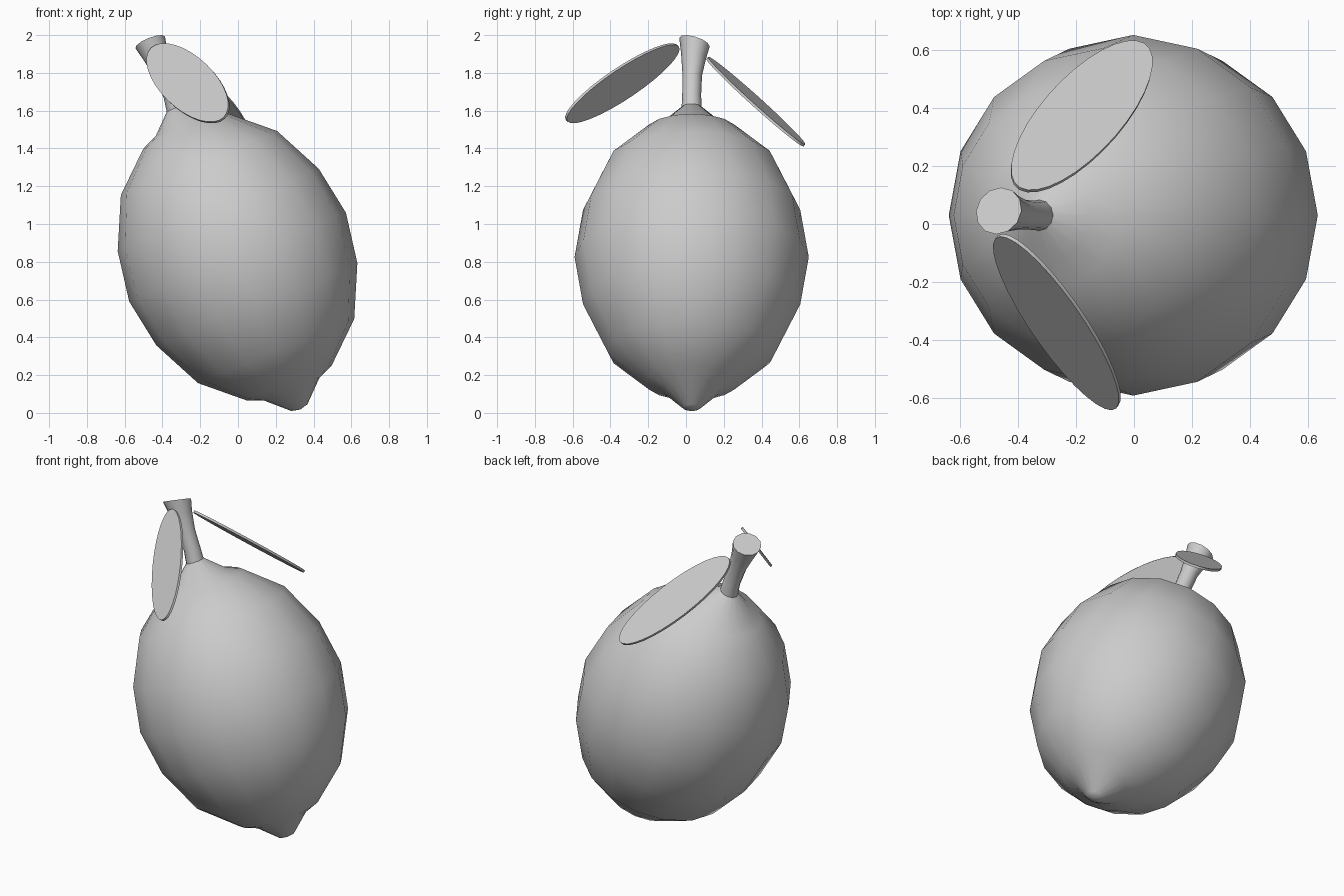
import bpy, bmesh, math
from mathutils import Vector, Matrix

if "Cube" in bpy.data.objects:
    bpy.data.objects.remove(bpy.data.objects["Cube"])


def frame(normal, along):
    """Rotation whose z is the normal and x the given long direction."""
    z = Vector(normal).normalized()
    x = Vector(along)
    x = (x - z * x.dot(z)).normalized()
    return Matrix((x, z.cross(x), z)).transposed()


def loft(name, rings, sharp=40):
    """Skin rings of points; a single-point ring closes to a pole."""
    bm = bmesh.new()
    rows = [[bm.verts.new(p) for p in ring] for ring in rings]
    for a, b in zip(rows, rows[1:]):
        n = max(len(a), len(b))
        for i in range(n):
            j = (i + 1) % n
            quad = [a[i % len(a)], a[j % len(a)], b[j % len(b)], b[i % len(b)]]
            bm.faces.new(list(dict.fromkeys(quad)))
    for row in (rows[0], rows[-1]):
        if len(row) > 2:
            bm.faces.new(row)
    bmesh.ops.recalc_face_normals(bm, faces=bm.faces)
    mesh = bpy.data.meshes.new(name)
    bm.to_mesh(mesh)
    bm.free()
    ob = bpy.data.objects.new(name, mesh)
    bpy.context.collection.objects.link(ob)
    bpy.ops.object.select_all(action='DESELECT')
    ob.select_set(True)
    bpy.context.view_layer.objects.active = ob
    if sharp:
        bpy.ops.object.shade_smooth_by_angle(angle=math.radians(sharp))
    else:
        bpy.ops.object.shade_smooth()
    return ob


def ellipse(center, rot, a, b, n, lift=0):
    return [Vector(center) + rot @ Vector((a * math.cos(t), b * math.sin(t), lift))
            for t in (2 * math.pi * i / n for i in range(n))]


# Fruit: symmetric nippled profile turned about a tilted axis
half = [(0.62, 0), (0.575, 0.27), (0.447, 0.538), (0.244, 0.72),
        (0.158, 0.757), (0.046, 0.862), (0, 0.873)]
profile = [(r, -h) for r, h in half[:0:-1]] + half
axis = Vector((-0.3795, 0, 0.925))
rot = frame(axis, (1, 0, 0.41))
mid = Vector((-0.0025, 0.03, 0.825))
loft("fruit_body", [ellipse(mid + axis * h, rot, r, r, 16) if r else [mid + axis * h]
                    for r, h in profile], sharp=0)

# Stem: flared, gently bent
stem = [((-0.315, 0.03, 1.57), (-0.3, 0, 1), 0.056),
        ((-0.345, 0.03, 1.68), (-0.3, 0, 1), 0.05),
        ((-0.39, 0.033, 1.79), (-0.36, 0.1, 1), 0.052),
        ((-0.435, 0.04, 1.89), (-0.4, 0.25, 1), 0.068),
        ((-0.465, 0.045, 1.962), (-0.4, 0.32, 1), 0.084)]
loft("stem", [ellipse(c, frame(n, (1, 0, 0.4)), r, r, 12) for c, n, r in stem])

# Leaves: thin elliptical discs hanging from the stem
leaves = [("front_leaf", (-0.265, -0.337, 1.745), (-0.5, -0.66, 0.55), (0.46, -0.76, -0.44)),
          ("back_leaf", (-0.18, 0.37, 1.648), (0.13, 0.61, 0.78), (0.54, 0.655, -0.525))]
for name, c, n, u in leaves:
    m = frame(n, u)
    loft(name, [ellipse(c, m, 0.4, 0.14, 32, s * 0.007) for s in (-1, 1)])
